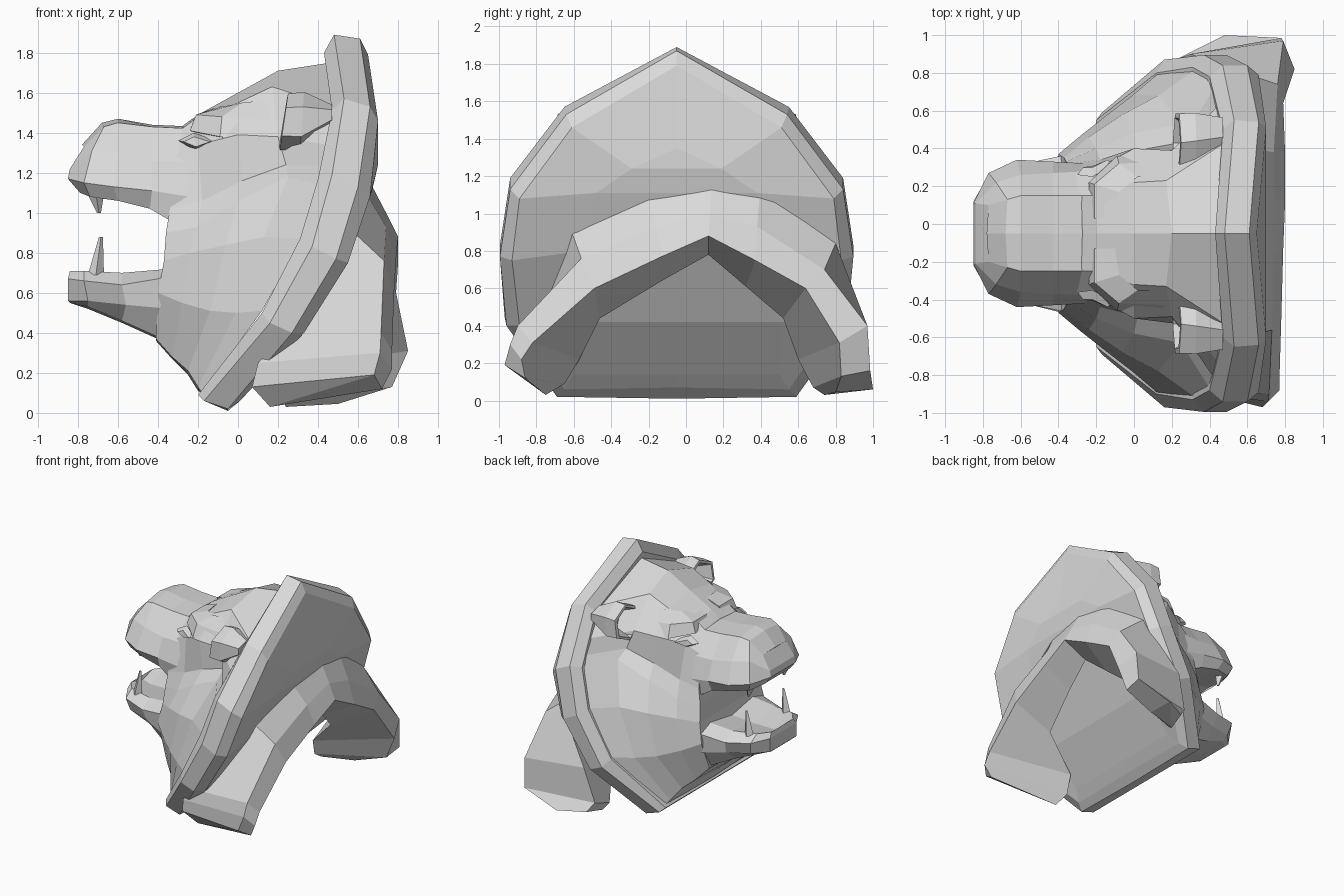
import bpy, bmesh, math

CY = -0.05  # symmetry plane of the head and plaque

stone = bpy.data.materials.new("pale_grey")
stone.diffuse_color = (0.7, 0.7, 0.7, 1)


def skin(name, rings):
    """Skin closed rings (even point count) and close both ends with strips."""
    bm = bmesh.new()
    vr = [[bm.verts.new(p) for p in r] for r in rings]
    n = len(vr[0])
    for a, b in zip(vr, vr[1:]):
        for i in range(n):
            j = (i + 1) % n
            bm.faces.new((a[i], a[j], b[j], b[i]))
    for r in (vr[0], vr[-1]):
        for i in range(n // 2):
            corners = []
            for k in (i, i + 1, n - i - 1, (n - i) % n):
                if r[k] not in corners:
                    corners.append(r[k])
            bm.faces.new(corners)
    bmesh.ops.recalc_face_normals(bm, faces=bm.faces)
    me = bpy.data.meshes.new(name)
    bm.to_mesh(me)
    bm.free()
    me.materials.append(stone)
    ob = bpy.data.objects.new(name, me)
    bpy.context.collection.objects.link(ob)
    return ob


def sym(half):
    """Full ring from a half outline running top centre to bottom centre."""
    right = [(x, CY + y, z) for x, y, z in half]
    return right + [(x, CY - y, z) for x, y, z in half[-2:0:-1]]


def pair(name, rings):
    """The same part on both sides of the head."""
    for side, s in (("left", 1), ("right", -1)):
        skin(f"{name}_{side}", [[(x, CY + s * y, z) for x, y, z in r] for r in rings])


# Wall plaque: front chamfer, rim, back chamfer, raised back panel
skin("plaque", [sym(h) for h in [
    [(.43, 0, 1.80), (.47, .55, 1.51), (.40, .83, 1.17), (.31, .88, .87), (.12, .85, .50), (-.20, .60, .09), (-.20, 0, .09)],
    [(.48, 0, 1.89), (.53, .60, 1.57), (.47, .89, 1.19), (.37, .945, .83), (.16, .92, .45), (-.17, .64, .06), (-.17, 0, .06)],
    [(.61, 0, 1.87), (.66, .59, 1.53), (.60, .89, 1.13), (.49, .945, .77), (.27, .91, .40), (-.05, .64, .02), (-.05, 0, .01)],
    [(.65, 0, 1.79), (.70, .56, 1.46), (.66, .84, 1.08), (.55, .88, .75), (.33, .84, .40), (.01, .60, .06), (.01, 0, .07)],
    [(.70, 0, 1.35), (.70, .24, 1.24), (.67, .43, 1.11), (.55, .50, .80), (.32, .55, .42), (.08, .55, .14), (.08, 0, .14)],
]])

# Arched support behind the plaque: outer front, outer back, inner back, inner front
skin("back_support", [
    [(.07, -.82, .13), (.68, -.97, .19), (.72, -.86, .12), (.16, -.75, .03)],
    [(.10, -.86, .25), (.71, -.94, .30), (.77, -.88, .22), (.13, -.65, .09)],
    [(.20, -.86, .36), (.715, -.90, .40), (.77, -.82, .31), (.16, -.57, .22)],
    [(.58, -.61, .90), (.73, -.56, .76), (.78, -.49, .60), (.46, -.46, .44)],
    [(.62, -.22, 1.13), (.74, -.16, .93), (.79, -.13, .77), (.54, -.13, .64)],
    [(.63, .14, 1.21), (.74, .13, 1.00), (.80, .12, .88), (.59, .12, .78)],
    [(.62, .40, 1.16), (.74, .38, .93), (.80, .37, .75), (.55, .32, .61)],
    [(.58, .80, .84), (.76, .74, .70), (.79, .64, .60), (.48, .52, .44)],
    [(.30, .90, .42), (.79, .97, .40), (.85, .82, .31), (.26, .60, .22)],
    [(.22, .87, .14), (.78, .985, .16), (.77, .83, .13), (.22, .68, .07)],
    [(.28, .90, .06), (.48, 1.0, .06), (.50, .80, .045), (.24, .74, .03)],
])

# Skull, cheeks and neck, from the plaque forward to the mouth
skin("head", [sym(h) for h in [
    [(.46, 0, 1.75), (.48, .48, 1.53), (.45, .68, 1.34), (.42, .76, 1.24), (.40, .82, 1.14), (.32, .865, .87), (.12, .84, .51), (-.18, .58, .10), (-.18, 0, .10)],
    [(.20, 0, 1.71), (.17, .28, 1.63), (.20, .44, 1.38), (.24, .48, 1.24), (.25, .58, 1.18), (.13, .73, .88), (-.01, .73, .50), (-.20, .54, .13), (-.20, 0, .11)],
    [(0, 0, 1.60), (0, .27, 1.55), (0, .45, 1.39), (.02, .44, 1.16), (0, .53, 1.06), (-.06, .63, .84), (-.14, .63, .51), (-.25, .46, .21), (-.25, 0, .19)],
    [(-.20, 0, 1.49), (-.20, .20, 1.48), (-.20, .34, 1.34), (-.18, .39, 1.06), (-.20, .45, .93), (-.24, .51, .80), (-.28, .52, .55), (-.33, .40, .28), (-.33, 0, .27)],
    [(-.27, 0, 1.44), (-.28, .20, 1.42), (-.32, .31, 1.27), (-.34, .37, 1.02), (-.36, .38, .90), (-.37, .40, .76), (-.40, .42, .60), (-.41, .33, .37), (-.41, 0, .36)],
]])

# Upper muzzle and nose
skin("upper_muzzle", [sym(h) for h in [
    [(-.20, 0, 1.43), (-.22, .20, 1.42), (-.24, .33, 1.26), (-.24, .37, 1.08), (-.32, .36, .95), (-.34, 0, .98)],
    [(-.43, 0, 1.44), (-.43, .20, 1.43), (-.43, .32, 1.26), (-.43, .38, 1.11), (-.44, .34, 1.02), (-.44, 0, 1.08)],
    [(-.60, 0, 1.47), (-.60, .20, 1.45), (-.60, .31, 1.29), (-.62, .39, 1.13), (-.60, .34, 1.06), (-.60, 0, 1.11)],
    [(-.68, 0, 1.45), (-.67, .18, 1.43), (-.73, .27, 1.31), (-.77, .32, 1.15), (-.74, .29, 1.08), (-.74, 0, 1.11)],
    [(-.78, 0, 1.34), (-.77, .15, 1.33), (-.84, .16, 1.22), (-.85, .16, 1.17), (-.79, .17, 1.10), (-.79, 0, 1.12)],
]])

# Lower jaw with a sunken floor
skin("lower_jaw", [sym(h) for h in [
    [(-.32, 0, .68), (-.34, .28, .72), (-.34, .42, .68), (-.34, .43, .52), (-.38, .32, .37), (-.38, 0, .36)],
    [(-.58, 0, .66), (-.58, .27, .70), (-.58, .37, .64), (-.56, .33, .54), (-.58, .24, .46), (-.58, 0, .45)],
    [(-.76, 0, .66), (-.77, .23, .71), (-.77, .31, .66), (-.75, .28, .56), (-.75, .22, .53), (-.75, 0, .52)],
    [(-.83, 0, .68), (-.84, .14, .71), (-.85, .17, .67), (-.85, .17, .56), (-.84, .14, .55), (-.84, 0, .55)],
]])


def hexagon(x, y, z, ry, rz, lean=0):
    pts = []
    for k in range(6):
        a = math.radians(90 + 60 * k)
        pts.append((x + lean * math.sin(a), y + ry * math.cos(a), z + rz * math.sin(a)))
    return pts


# Cupped ears opening forward, tapering into the plaque
pair("ear", [
    hexagon(.47, .51, 1.49, .12, .05),
    hexagon(.32, .49, 1.455, .17, .15, .01),
    hexagon(.23, .48, 1.455, .18, .14, .02),
    hexagon(.225, .48, 1.455, .15, .12, .02),
    hexagon(.33, .48, 1.46, .08, .07, .02),
])

# Heavy brow running back over the cheekbone
pair("brow", [
    [(-.23, .10, 1.44), (-.21, .08, 1.49), (-.10, .08, 1.53), (-.14, .08, 1.42)],
    [(-.24, .27, 1.41), (-.21, .26, 1.49), (-.08, .22, 1.53), (-.14, .22, 1.38)],
    [(-.09, .41, 1.38), (-.08, .37, 1.48), (.02, .30, 1.55), (0, .34, 1.36)],
    [(.20, .42, 1.38), (.20, .38, 1.46), (.20, .30, 1.57), (.22, .36, 1.38)],
])

# Almond eyes under the brow
pair("eye", [
    [(-.30, .31, 1.36), (-.22, .30, 1.40), (-.11, .36, 1.36), (-.21, .32, 1.31)],
    [(-.27, .35, 1.355), (-.22, .35, 1.38), (-.14, .39, 1.355), (-.21, .36, 1.33)],
])


def fang(name, y, root, tip, lean):
    pair(name, [
        [(-.75, y, root), (-.71, y - .04, root), (-.67, y, root), (-.71, y + .04, root)],
        [(c + lean, y + d, tip) for c, d in ((-.70, 0), (-.69, -.008), (-.68, 0), (-.69, .008))],
    ])


# Canine teeth
fang("upper_fang", .23, 1.09, 1.00, -.005)
fang("lower_fang", .24, .69, .88, .005)
